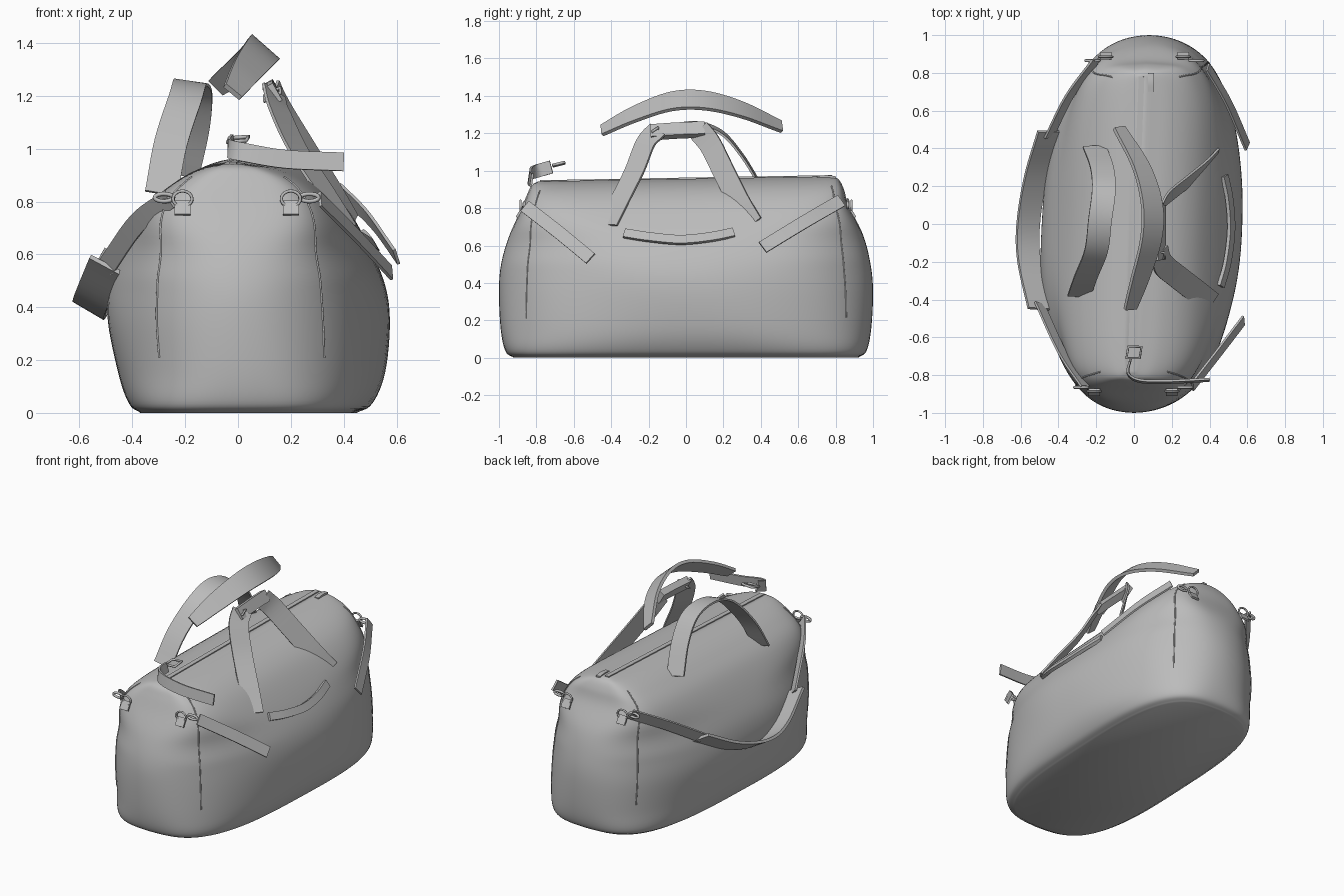
import bpy, bmesh, math
from mathutils import Vector

cube = bpy.data.objects.get("Cube")
if cube:
    bpy.data.objects.remove(cube)

grey = bpy.data.materials.new("soft grey")
grey.use_nodes = True
grey.diffuse_color = (0.5, 0.5, 0.5, 1)
grey.node_tree.nodes["Principled BSDF"].inputs["Base Color"].default_value = (0.5, 0.5, 0.5, 1)


def spline(points, steps):
    """Smooth curve through points of any dimension."""
    p = [Vector(q) for q in points]
    p = [p[0] * 2 - p[1]] + p + [p[-1] * 2 - p[-2]]
    out = []
    for a, b, c, d in zip(p, p[1:], p[2:], p[3:]):
        for i in range(steps):
            t = i / steps
            out.append(b + (c - a) * (t / 2) + (a * 2 - b * 5 + c * 4 - d) * (t * t / 2)
                       + (b * 3 - a - c * 3 + d) * (t ** 3 / 2))
    return out + [p[-2]]


def finish(name, bm, angle=40):
    bmesh.ops.recalc_face_normals(bm, faces=bm.faces)
    mesh = bpy.data.meshes.new(name)
    bm.to_mesh(mesh)
    bm.free()
    obj = bpy.data.objects.new(name, mesh)
    bpy.context.collection.objects.link(obj)
    mesh.materials.append(grey)
    bpy.ops.object.select_all(action='DESELECT')
    obj.select_set(True)
    bpy.context.view_layer.objects.active = obj
    bpy.ops.object.shade_smooth_by_angle(angle=math.radians(angle))


def bridge(bm, rings):
    for a, b in zip(rings, rings[1:]):
        for i in range(len(a)):
            j = (i + 1) % len(a)
            bm.faces.new((a[i], a[j], b[j], b[i]))
    bm.faces.new(rings[0])
    bm.faces.new(rings[-1])


def strap(name, points, width, side=None, normal=None, thick=0.012, taper=0):
    """Flat band along a path, its width set by a side or a normal direction."""
    path = spline(points, 6)
    bm = bmesh.new()
    rings = []
    for i, p in enumerate(path):
        t = (path[min(i + 1, len(path) - 1)] - path[max(i - 1, 0)]).normalized()
        s = Vector(side) if side else t.cross(Vector(normal))
        s = (s - t * s.dot(t)).normalized()
        u = i / (len(path) - 1) * 2 - 1
        s, n = s * width / 2 * (1 - taper * u * u), t.cross(s) * thick / 2
        rings.append([bm.verts.new(p + v) for v in (s + n, n - s, -s - n, s - n)])
    bridge(bm, rings)
    finish(name, bm)


def tube(name, points, radius, closed=False):
    path = [Vector(p) for p in points]
    curve = bpy.data.curves.new(name, 'CURVE')
    curve.dimensions = '3D'
    curve.bevel_depth = radius
    curve.bevel_resolution = 2
    line = curve.splines.new('POLY')
    line.points.add(len(path) - 1)
    for q, p in zip(line.points, path):
        q.co = (*p, 1)
    line.use_cyclic_u = closed
    curve.materials.append(grey)
    bpy.context.collection.objects.link(bpy.data.objects.new(name, curve))


# Body levels: height, left half, right half, front, back, squareness
levels = [
    (0.0, -.36, .44, -.92, .92, 3.4), (.035, -.405, .50, -.965, .965, 3.1),
    (.15, -.45, .55, -.99, .99, 2.6), (.35, -.49, .57, -1, 1, 2.35),
    (.5, -.475, .55, -.99, .985, 2.4), (.65, -.41, .48, -.95, .945, 2.9),
    (.8, -.315, .375, -.885, .87, 5), (.885, -.215, .28, -.85, .845, 6),
    (.935, -.12, .17, -.825, .82, 6), (.956, -.03, .05, -.79, .79, 6),
]
body_rows = spline(levels, 6)


def skin(row, angle):
    """Point on the bag surface, slightly skewed, with soft cloth folds."""
    z, x0, x1, y0, y1, n = row
    z = max(z, 0)
    c, s = math.cos(angle), math.sin(angle)
    across = math.copysign(abs(c) ** (2 / n), c)
    along = math.copysign(abs(s) ** (2 / n), s)
    mid = math.sin(math.pi * z)
    wave = math.sin(7 * angle + 6 * z)
    x = across * (x1 - x0) / 2 * (1 + mid * .008 * wave)
    y = along * (y1 - y0) / 2 * (1 - .02 * abs(across))
    return Vector(((x0 + x1) / 2 + x + .04 * y, (y0 + y1) / 2 + y, z + .018 * y * z))


bm = bmesh.new()
segments = 128
rings = [[bm.verts.new(skin(r, math.tau * i / segments)) for i in range(segments)] for r in body_rows]
bridge(bm, rings)
finish("bag_body", bm, 55)

# Thin piping along the corners of both end panels
for i, a in enumerate((1, math.pi - 1, math.pi + 1, -1)):
    tube(f"corner_piping_{i}", [skin(r, a) for r in body_rows[14:-10]], .004)

# Zip along the ridge, with a pull
strap("zip_band", [(-.02, -.78, .943), (.01, 0, .957), (.04, .78, .970)], .03, side=(1, 0, 0))
strap("zip_pull", [(.09, .70, .965), (.09, .75, .97), (.09, .80, .965)], .03, side=(1, 0, 0))

# Upright carry handle with wrapped grip
strap("handle_front_strap", [(.41, -.42, .71), (.335, -.36, .83), (.225, -.275, 1.0),
                             (.155, -.215, 1.15), (.135, -.15, 1.22)], .125, normal=(.75, -.5, .4))
strap("handle_back_strap", [(.43, .355, .71), (.36, .285, .83), (.255, .20, 1.0),
                            (.17, .13, 1.14), (.135, .07, 1.215)], .125, normal=(.75, -.5, .2))
strap("handle_grip", [(.13, -.19, 1.205), (.13, -.04, 1.215), (.13, .10, 1.22)], .075,
      normal=(.87, 0, .5), thick=.045)
strap("handle_lower_band", [(.46, -.33, .665), (.495, -.2, .645), (.515, -.03, .63),
                            (.505, .13, .645), (.48, .255, .67)], .05, side=(.5, 0, -.85), thick=.02)

# Floppy carry handle on the other side
strap("loose_handle", [(-.29, -.38, .83), (-.255, -.28, 1.02), (-.20, -.14, 1.19),
                       (-.18, .02, 1.25), (-.16, .18, 1.21), (-.17, .30, 1.08),
                       (-.21, .41, .90)], .125, side=(1, 0, -.15))

# Shoulder pad floating over the top
strap("shoulder_pad", [(-.02, -.45, 1.215), (.035, -.28, 1.30), (.09, -.08, 1.37),
                       (.095, .1, 1.375), (.04, .3, 1.325), (-.08, .51, 1.235)],
      .14, side=(.75, 0, -.66), thick=.02, taper=.45)

# Long shoulder strap hanging along the side
strap("side_strap_back", [(-.20, .87, .82), (-.34, .68, .71), (-.45, .46, .57)], .075, side=(.5, 0, -.8))
strap("side_strap_front", [(-.26, -.86, .81), (-.38, -.68, .72), (-.50, -.42, .55)], .075, side=(.5, 0, -.8))
strap("side_strap_pad", [(-.45, .49, .585), (-.52, .25, .46), (-.56, .0, .395),
                         (-.555, -.2, .425), (-.50, -.45, .56)], .135, side=(.85, 0, -.5), thick=.018)

# Short loose straps on the opposite side
strap("loose_strap_front", [(.31, -.86, .81), (.45, -.68, .67), (.58, -.51, .53)], .07, side=(.4, 0, -.9))
strap("loose_strap_back", [(.39, .83, .84), (.50, .64, .73), (.60, .41, .59)], .07, side=(.4, 0, -.9))

# Top compression strap with open buckle
strap("top_strap", [(-.02, -.72, 1.02), (-.03, -.79, 1.0), (.03, -.83, .985), (.18, -.835, .96),
                    (.40, -.825, .95)], .07, side=(0, .15, 1))
tube("top_buckle", [(-.04, -.71, 1.025), (.03, -.71, 1.03), (.04, -.65, 1.045), (-.03, -.65, 1.04)], .008, True)

# Rings, sewn tabs and clips at the four upper corners
turn = [math.tau * k / 20 for k in range(20)]
for end, label in ((-1, "front"), (1, "back")):
    for x, out in ((-.18, -1), (.23, 1)):
        c = Vector((x + .03 * end, end * .875, .80))
        strap(f"ring_tab_{label}_{out}", [c + Vector((0, end * .03, -.05)), c + Vector((0, end * .012, -.02)), c],
              .06, side=(1, 0, 0))
        tube(f"ring_{label}_{out}", [c + Vector((.036 * math.cos(a), .01 * end, .03 * math.sin(a) + .01))
                                     for a in turn], .006, True)
        tube(f"clip_{label}_{out}", [c + Vector((out * (.07 + .035 * math.cos(a)), -.01 * end,
                                                 .015 + .014 * math.sin(a))) for a in turn], .008, True)

# Clip resting at the top of the upright handle
tube("handle_clip", [(.10, -.15, 1.20), (.16, -.15, 1.23), (.16, -.18, 1.21), (.10, -.18, 1.18)], .007, True)
